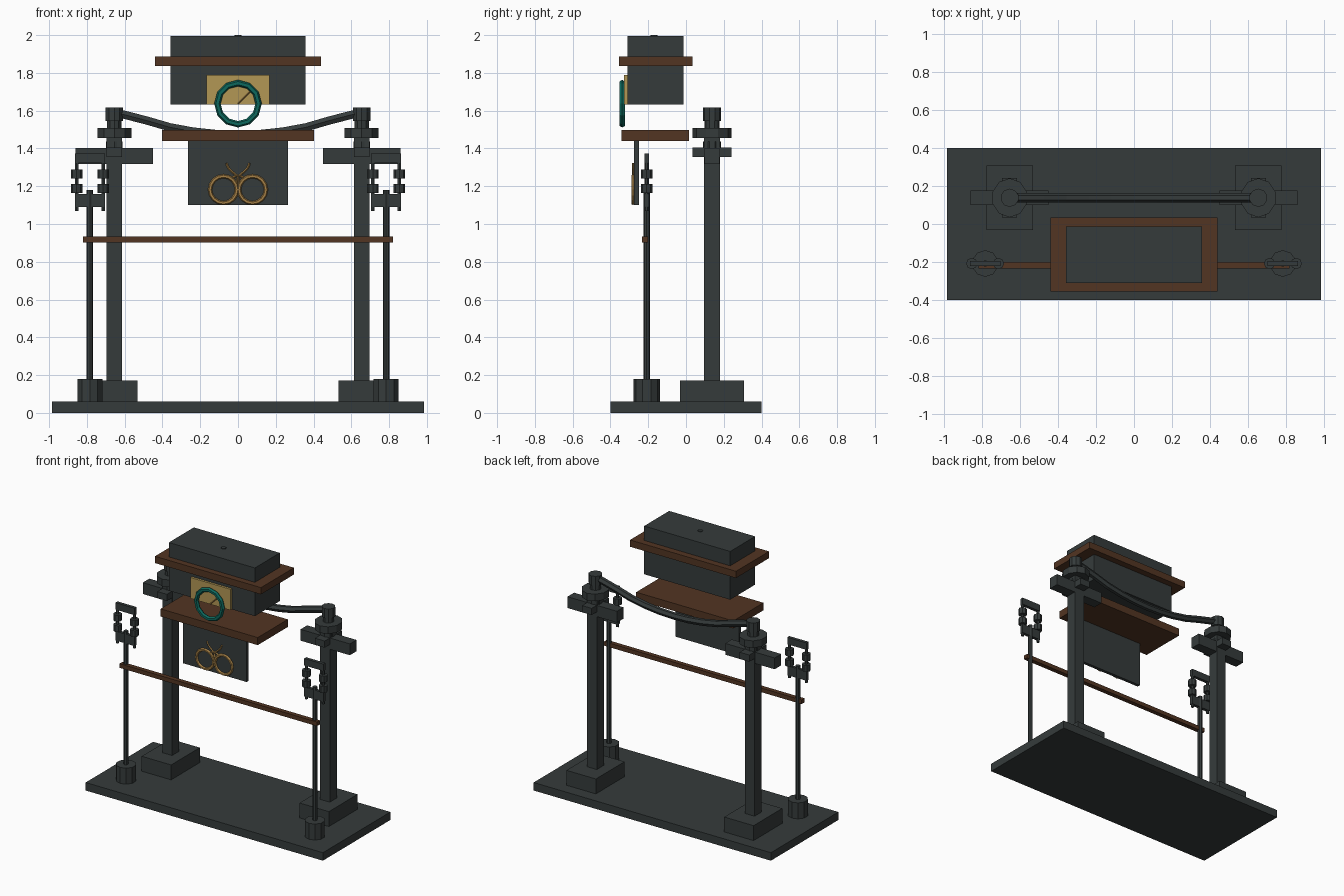
import bpy, math
from mathutils import Vector

if "Cube" in bpy.data.objects:
    bpy.data.objects.remove(bpy.data.objects["Cube"])


def mat(name, rgb):
    m = bpy.data.materials.new(name)
    m.diffuse_color = (*rgb, 1)
    m.use_nodes = True
    m.node_tree.nodes["Principled BSDF"].inputs["Base Color"].default_value = m.diffuse_color
    return m


SLATE = mat("dark slate", (0.036, 0.044, 0.044))
BROWN = mat("brown wood", (0.085, 0.035, 0.016))
TAN = mat("pale brass", (0.45, 0.31, 0.09))
GOLD = mat("gold", (0.40, 0.23, 0.065))
TEAL = mat("teal", (0.004, 0.14, 0.11))


def finish(name, m):
    o = bpy.context.object
    o.name = name
    o.data.materials.append(m)
    return o


def box(name, m, x, y, z):
    """Box from (min, max) ranges on each axis."""
    r = (x, y, z)
    bpy.ops.mesh.primitive_cube_add(size=1, location=[(a + b) / 2 for a, b in r])
    o = finish(name, m)
    o.scale = [abs(b - a) for a, b in r]
    return o


def cyl(name, m, x, y, z, r, n=10, sx=1):
    bpy.ops.mesh.primitive_cylinder_add(vertices=n, radius=r, depth=z[1] - z[0],
                                        location=(x, y, (z[0] + z[1]) / 2))
    o = finish(name, m)
    o.scale.x = sx
    return o


def ring(name, m, loc, major, minor, n, k=6):
    bpy.ops.mesh.primitive_torus_add(major_segments=n, minor_segments=k, major_radius=major,
                                     minor_radius=minor, location=loc,
                                     rotation=(math.pi / 2, 0, 0))
    return finish(name, m)


def tube(name, m, pts, r, res=1):
    c = bpy.data.curves.new(name, 'CURVE')
    c.dimensions = '3D'
    c.bevel_depth = r
    c.bevel_resolution = res
    c.use_fill_caps = True
    s = c.splines.new('POLY')
    s.points.add(len(pts) - 1)
    for p, q in zip(s.points, pts):
        p.co = (*q, 1)
    s.use_smooth = False
    c.materials.append(m)
    o = bpy.data.objects.new(name, c)
    bpy.context.collection.objects.link(o)
    return o


# base slab
box("base", SLATE, (-0.985, 0.985), (-0.4, 0.4), (0, 0.06))

for s, side in ((-1, "left"), (1, "right")):
    # rear post with foot, crossed bracket arms and stacked capital
    px, py = s * 0.655, 0.138

    def block(name, hx, hy, z):
        box(f"{side}_{name}", SLATE, (px - hx, px + hx), (py - hy, py + hy), z)

    block("post_foot", 0.122, 0.17, (0.06, 0.172))
    block("post", 0.04, 0.042, (0.172, 1.46))
    block("bracket_arm", 0.205, 0.039, (1.318, 1.403))
    block("bracket_cross_arm", 0.04, 0.103, (1.355, 1.405))
    cyl(side + "_capital_neck", SLATE, px, py, (1.40, 1.437), 0.047)
    cyl(side + "_capital_disc", SLATE, px, py, (1.455, 1.508), 0.103, 10, 0.92)
    cyl(side + "_cap_neck", SLATE, px, py, (1.50, 1.55), 0.04)
    cyl(side + "_cap", SLATE, px, py, (1.545, 1.617), 0.048)

    # front pole with round foot
    fx, fy = s * 0.784, -0.208
    cyl(side + "_pole_foot", SLATE, fx, fy, (0.06, 0.18), 0.07)
    cyl(side + "_pole", SLATE, fx, fy, (0.17, 1.18), 0.017, 8)

    # open head frame on the pole: two bars, two rods, four beads
    for nm, z in (("lower_bar", (1.09, 1.16)), ("upper_bar", (1.322, 1.374))):
        box(f"{side}_{nm}", SLATE, (fx - 0.08, fx + 0.08), (fy - 0.012, fy + 0.012), z)
    for t in (-1, 1):
        rx = fx + t * 0.07
        cyl(side + "_head_rod", SLATE, rx, fy, (1.07, 1.374), 0.011, 6)
        for z in (1.187, 1.265):
            cyl(side + "_bead", SLATE, rx, fy, (z - 0.024, z + 0.024), 0.03, 8)

# sagging beam between the posts
half = [(0.655, 1.59), (0.6, 1.578), (0.48, 1.547), (0.36, 1.512), (0.24, 1.49), (0.12, 1.477)]
path = [(-x, 0.138, z) for x, z in half] + [(0, 0.138, 1.473)]
path += [(x, 0.138, z) for x, z in reversed(half)]
tube("sagging_beam", SLATE, path, 0.025)

# wooden rail across the front poles
box("front_rail", BROWN, (-0.82, 0.82), (-0.234, -0.2), (0.902, 0.933))

# upper case with wooden band and knob
box("upper_case", SLATE, (-0.357, 0.357), (-0.31, -0.014), (1.633, 1.995))
box("case_band", BROWN, (-0.44, 0.44), (-0.356, 0.035), (1.836, 1.887))
cyl("case_knob", SLATE, 0, -0.17, (1.99, 2.0), 0.018, 8)

# dial plate, ring and pointer
box("dial_plate", TAN, (-0.166, 0.166), (-0.327, -0.31), (1.633, 1.79))
ring("dial_ring", TEAL, (0, -0.338, 1.637), 0.109, 0.017, 12)
tube("dial_pointer", GOLD, [(0, -0.33, 1.637), (0.078, -0.33, 1.715)], 0.004, 0)

# lower shelf and hanging panel
box("lower_shelf", BROWN, (-0.403, 0.403), (-0.342, 0.015), (1.44, 1.497))
box("hanging_panel", SLATE, (-0.264, 0.264), (-0.274, -0.25), (1.10, 1.44))

# paired rings with curved feelers on the panel
for s in (-1, 1):
    ring("panel_ring", GOLD, (s * 0.077, -0.28, 1.182), 0.071, 0.011, 16)
    tube("panel_feeler", GOLD, [(s * 0.012, -0.28, 1.19), (0, -0.28, 1.25),
                                (s * 0.03, -0.28, 1.275), (s * 0.05, -0.28, 1.295),
                                (s * 0.062, -0.28, 1.322)], 0.006, 0)
    tube("panel_link", GOLD, [(0, -0.28, 1.258), (s * 0.042, -0.28, 1.24)], 0.006, 0)
